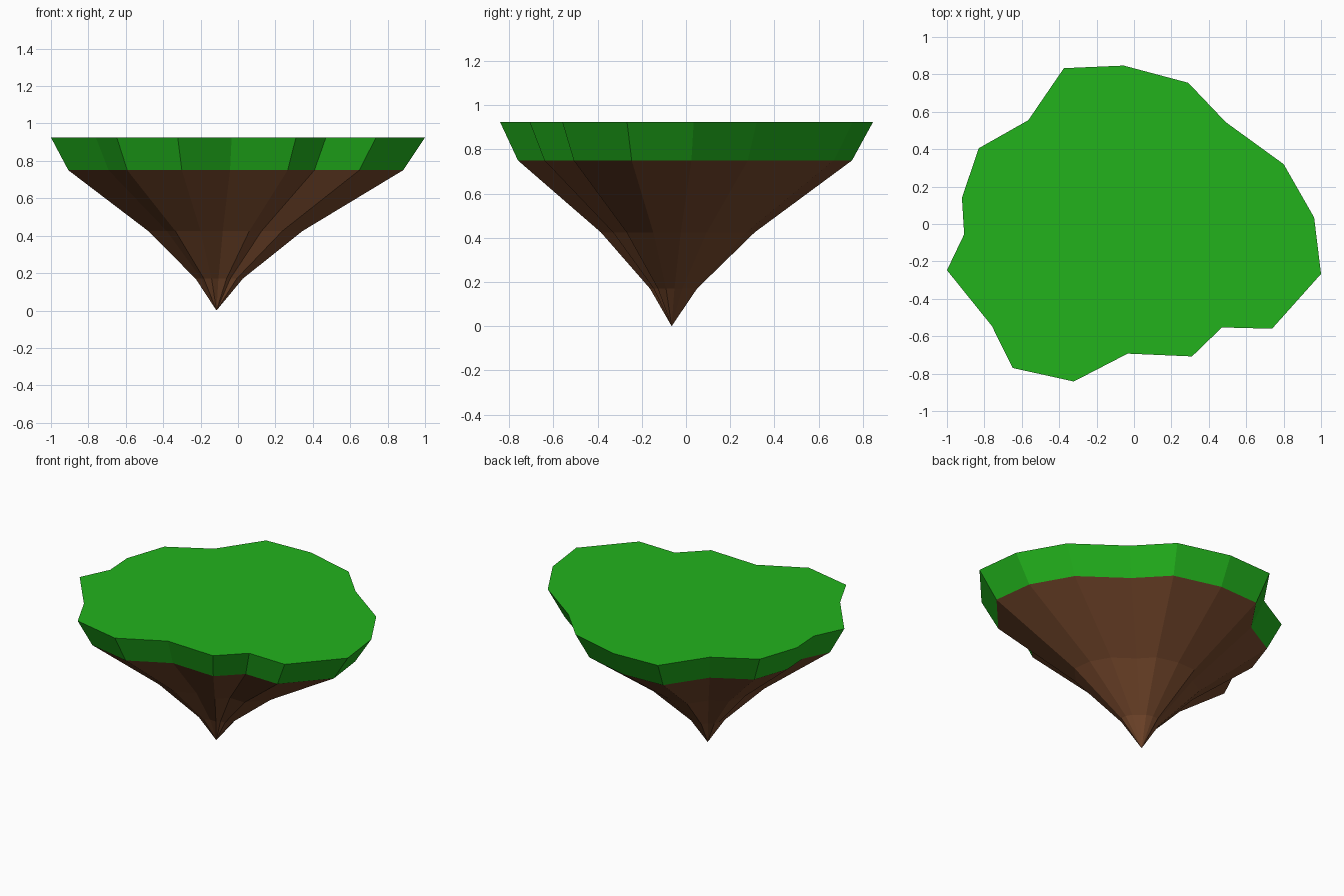
import bpy, bmesh

if "Cube" in bpy.data.objects:
    bpy.data.objects.remove(bpy.data.objects["Cube"])

# Ragged island outline seen from above, counter-clockwise
OUTLINE = [(.963, .035), (.80, .32), (.49, .545), (.29, .755), (-.055, .847),
           (-.375, .833), (-.565, .555), (-.83, .405), (-.92, .14), (-.908, -.055),
           (-1, -.247), (-.76, -.545), (-.648, -.77), (-.322, -.842), (-.034, -.693),
           (.31, -.708), (.47, -.553), (.738, -.56), (1, -.267)]
TIP = (-.115, -.065)


def material(name, color):
    m = bpy.data.materials.new(name)
    m.diffuse_color = (*color, 1)
    m.use_nodes = True
    m.node_tree.nodes["Principled BSDF"].inputs["Base Color"].default_value = m.diffuse_color
    return m


def tapered_part(name, levels, mat, cap=False, tip=False):
    """Loft the outline, scaled about the tip axis, through (scale, z) levels."""
    bm = bmesh.new()
    rings = [[bm.verts.new((TIP[0] + s * (x - TIP[0]), TIP[1] + s * (y - TIP[1]), z))
              for x, y in OUTLINE] for s, z in levels]
    n = len(OUTLINE)
    for up, low in zip(rings, rings[1:]):
        for i in range(n):
            j = (i + 1) % n
            bm.faces.new((up[j], up[i], low[i], low[j]))
    if cap:
        bm.faces.new(rings[0])
    if tip:
        apex = bm.verts.new((*TIP, 0))
        for i in range(n):
            bm.faces.new((rings[-1][(i + 1) % n], rings[-1][i], apex))
    mesh = bpy.data.meshes.new(name)
    bm.to_mesh(mesh)
    bm.free()
    mesh.materials.append(mat)
    obj = bpy.data.objects.new(name, mesh)
    bpy.context.collection.objects.link(obj)


# Grass slab with a flat top and slanted rim
tapered_part("grass_top", [(1, .925), (.895, .75)],
             material("grass", (.016, .45, .012)), cap=True)

# Earth underside narrowing to a point
tapered_part("earth_underside", [(.895, .75), (.4125, .425), (.126, .17)],
             material("earth", (.18, .065, .025)), tip=True)
